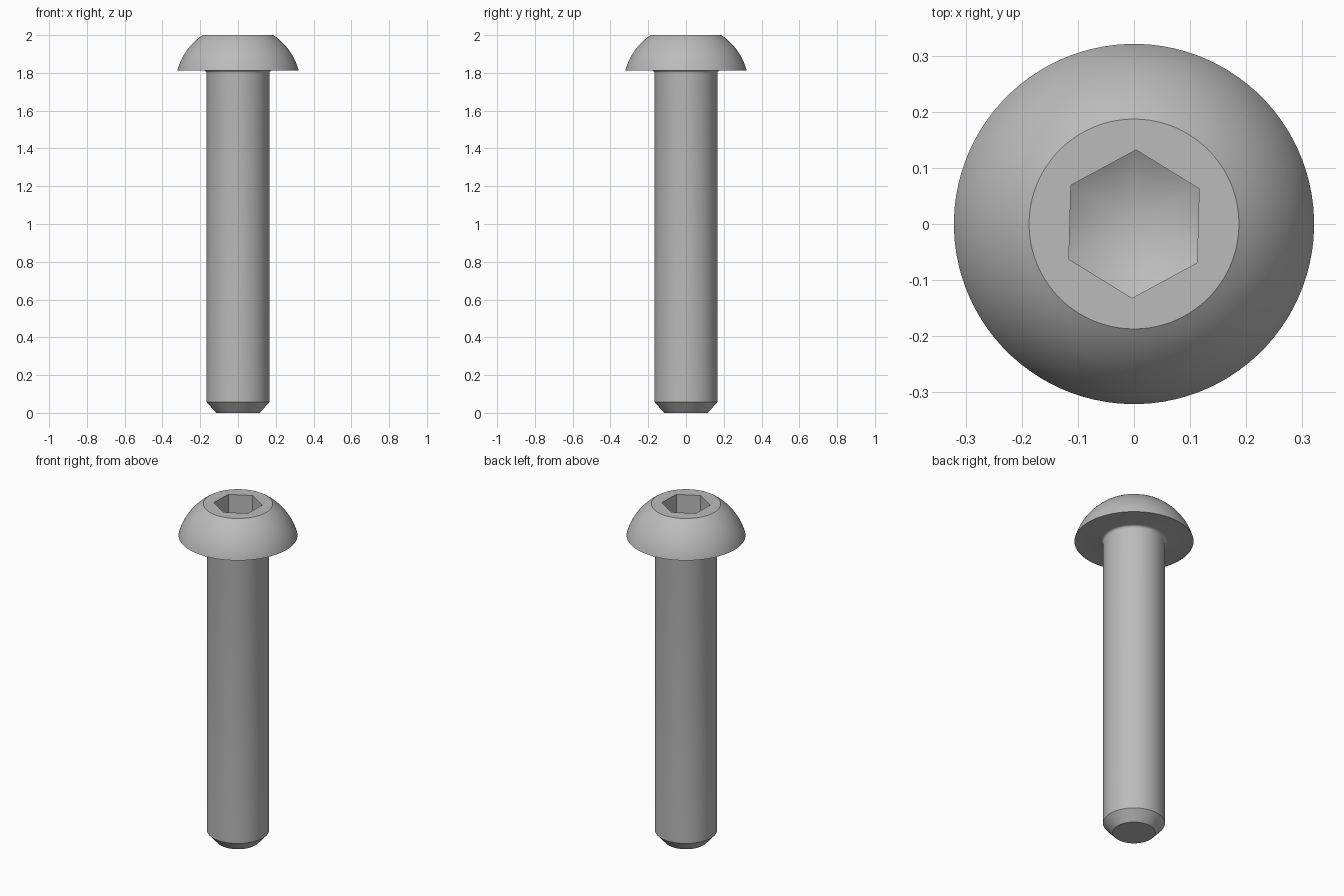
import bpy, bmesh, math

SEG = 96                      # divisions around the axis, a multiple of six
TWIST = math.radians(88.4)    # direction of one socket corner
HEX_R = 0.132                 # socket corner radius

old = bpy.data.objects.get("Cube")
if old:
    bpy.data.objects.remove(old, do_unlink=True)

steel = bpy.data.materials.new("grey steel")
steel.use_nodes = True
colour = (0.5, 0.5, 0.5, 1)
steel.diffuse_color = colour
steel.node_tree.nodes["Principled BSDF"].inputs["Base Color"].default_value = colour


def hex_radius(a):
    """Polar radius of the hexagon, a measured from a corner."""
    third = math.pi / 3
    return HEX_R * math.cos(third / 2) / math.cos(a % third - third / 2)


def arc(p, q, sagitta, n):
    """Points from p to q bulging to the right of the direction of travel."""
    dx, dz = q[0] - p[0], q[1] - p[1]
    c = math.hypot(dx, dz)
    rad = c * c / (8 * sagitta) + sagitta / 2
    half = math.asin(c / 2 / rad)
    pts = []
    for i in range(n + 1):
        t = -half + 2 * half * i / n
        along = 0.5 + rad * math.sin(t) / c
        out = (rad * math.cos(t) - rad * math.cos(half)) / c
        pts.append((p[0] + dx * along + dz * out, p[1] + dz * along - dx * out))
    return pts


# Outer profile: chamfered tip, shank, small fillet, domed head
FILLET = 0.015
profile = [(0.115, 0), (0.167, 0.058)]
profile += [(0.167 + FILLET * (1 - math.cos(t)), 1.813 - FILLET * (1 - math.sin(t)))
            for t in (math.pi / 2 * i / 5 for i in range(6))]
profile += arc((0.321, 1.813), (0.187, 2.0), 0.021, 14)

bm = bmesh.new()


def ring(radius, height):
    verts = []
    for i in range(SEG):
        a = 2 * math.pi * i / SEG
        r = radius(a)
        verts.append(bm.verts.new((r * math.cos(a + TWIST), r * math.sin(a + TWIST), height(r))))
    return verts


rings = [ring(lambda a, r=r: r, lambda _, z=z: z) for r, z in profile]

# Hexagonal socket: rim, then walls meeting a conical drilled floor
APEX = 1.815
slope = math.tan(math.radians(30))
rings.append(ring(hex_radius, lambda r: 2.0))
rings.append(ring(hex_radius, lambda r: APEX + r * slope))

for low, high in zip(rings, rings[1:]):
    for i in range(SEG):
        j = (i + 1) % SEG
        bm.faces.new((low[i], low[j], high[j], high[i]))
bm.faces.new(rings[0][::-1])
tip = bm.verts.new((0, 0, APEX))
for i in range(SEG):
    bm.faces.new((rings[-1][i], rings[-1][(i + 1) % SEG], tip))
bmesh.ops.recalc_face_normals(bm, faces=bm.faces)

mesh = bpy.data.meshes.new("button_head_bolt")
bm.to_mesh(mesh)
bm.free()
mesh.materials.append(steel)
bolt = bpy.data.objects.new("button_head_bolt", mesh)
bpy.context.collection.objects.link(bolt)

for o in bpy.context.selected_objects:
    o.select_set(False)
bolt.select_set(True)
bpy.context.view_layer.objects.active = bolt
bpy.ops.object.shade_smooth_by_angle(angle=math.radians(30))
